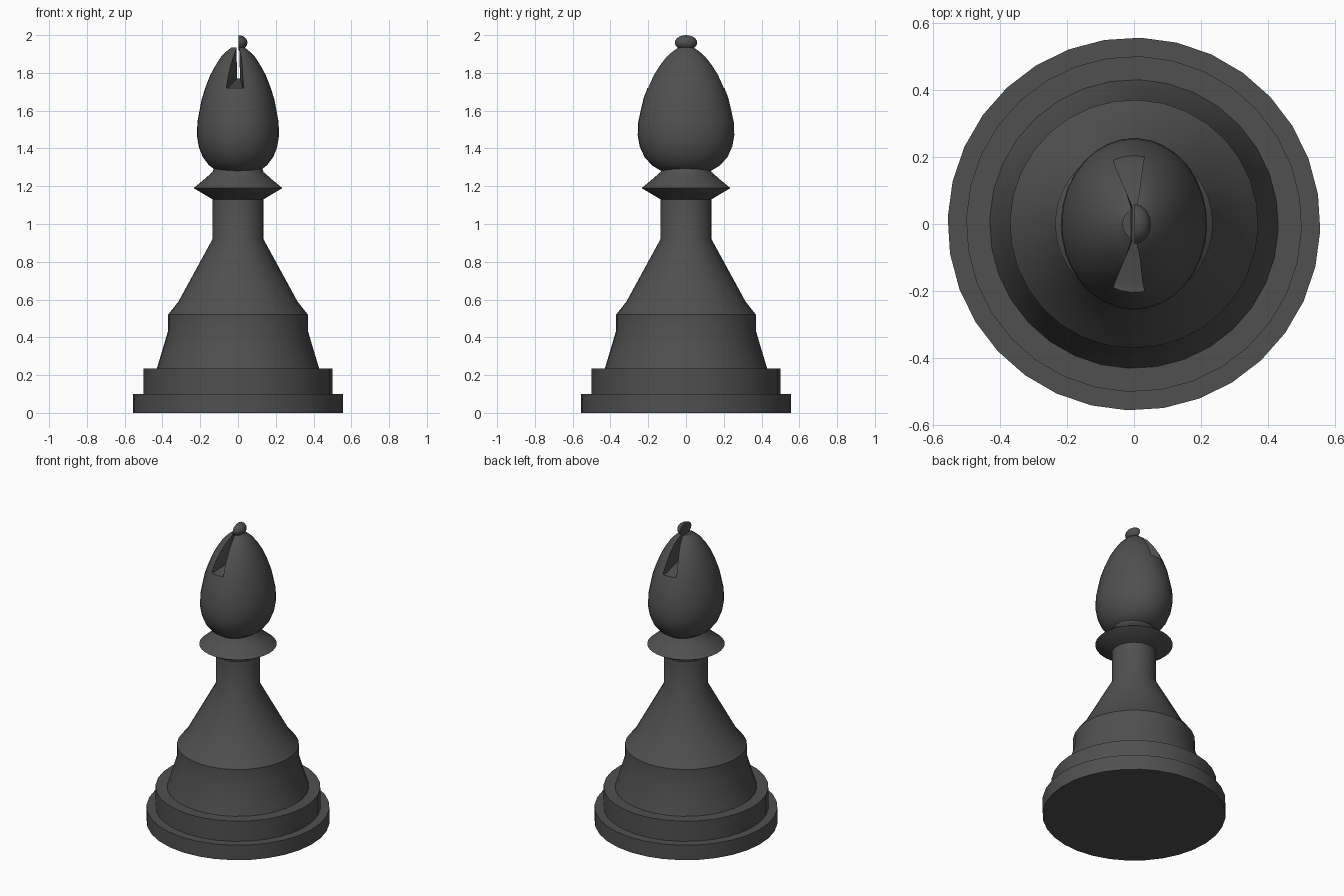
import bpy, bmesh, math
from mathutils import Matrix

cube = bpy.data.objects.get("Cube")
if cube:
    bpy.data.objects.remove(cube, do_unlink=True)

SEGMENTS = 32
TURN = math.radians(9.2)

charcoal = bpy.data.materials.new("charcoal")
charcoal.use_nodes = True
colour = (0.08, 0.08, 0.08, 1)
charcoal.diffuse_color = colour
charcoal.node_tree.nodes["Principled BSDF"].inputs["Base Color"].default_value = colour


def make_object(name, bm):
    bmesh.ops.recalc_face_normals(bm, faces=bm.faces[:])
    mesh = bpy.data.meshes.new(name)
    bm.to_mesh(mesh)
    bm.free()
    mesh.materials.append(charcoal)
    obj = bpy.data.objects.new(name, mesh)
    bpy.context.collection.objects.link(obj)
    return obj


def smooth(obj, degrees=30):
    bpy.ops.object.select_all(action="DESELECT")
    obj.select_set(True)
    bpy.context.view_layer.objects.active = obj
    bpy.ops.object.shade_smooth_by_angle(angle=math.radians(degrees))


def lathe(name, profile, x_scale=1):
    """Revolve (radius, height) points into a closed solid."""
    bm = bmesh.new()
    rings = []
    for r, z in profile:
        rings.append([bm.verts.new((
            r * x_scale * math.cos(TURN + i * math.tau / SEGMENTS),
            r * math.sin(TURN + i * math.tau / SEGMENTS), z))
            for i in range(SEGMENTS)])
    for low, high in zip(rings, rings[1:]):
        for i in range(SEGMENTS):
            j = (i + 1) % SEGMENTS
            bm.faces.new((low[i], low[j], high[j], high[i]))
    bm.faces.new(rings[0][::-1])
    bm.faces.new(rings[-1])
    return make_object(name, bm)


# Stepped foot
foot = lathe("foot", [(0.555, 0), (0.555, 0.1), (0.5, 0.1), (0.5, 0.235),
                      (0.42, 0.235)])
smooth(foot)

# Tapered body and stem
body = lathe("body", [(0.43, 0.235), (0.37, 0.435), (0.37, 0.52), (0.315, 0.59),
                      (0.135, 0.92), (0.135, 1.16)])
smooth(body, 35)

# Flared collar
collar = lathe("collar", [(0.134, 1.13), (0.235, 1.19), (0.175, 1.24),
                          (0.135, 1.275), (0.12, 1.32)])
smooth(collar, 40)

# Egg-shaped head, flatter from side to side
head = lathe("head", [(0.06, 1.265), (0.13, 1.28), (0.18, 1.31), (0.22, 1.355),
                      (0.245, 1.41), (0.256, 1.47), (0.253, 1.54), (0.24, 1.6),
                      (0.225, 1.665), (0.2, 1.73), (0.172, 1.79), (0.14, 1.84),
                      (0.105, 1.885), (0.07, 1.915), (0.04, 1.935)], 0.85)

# Bow-tie slot through the head: narrow waist, flaring to front and back
bm = bmesh.new()
sections = []
for y in (-0.3, -0.17, -0.05, 0.05, 0.17, 0.3):
    flare = abs(y) - 0.05
    left, right = -0.014 - 0.34 * flare, 0.001 + 0.2 * flare
    floor = 1.72 if abs(y) > 0.1 else 1.77
    lean = 0.01 if abs(y) < 0.1 else 0
    sections.append([bm.verts.new(p) for p in (
        (left + lean, y, floor), (right + lean, y, floor),
        (right, y, 2.1), (left, y, 2.1))])
for a, b in zip(sections, sections[1:]):
    for i in range(4):
        j = (i + 1) % 4
        bm.faces.new((a[i], a[j], b[j], b[i]))
bm.faces.new(sections[0])
bm.faces.new(sections[-1])
bmesh.ops.triangulate(bm, faces=bm.faces[:])
cutter = make_object("slot_cutter", bm)
cutter.hide_render = True

slot = head.modifiers.new("slot", "BOOLEAN")
slot.operation = "DIFFERENCE"
slot.solver = "EXACT"
slot.object = cutter
bpy.context.view_layer.objects.active = head
bpy.ops.object.modifier_apply(modifier="slot")
bpy.data.objects.remove(cutter, do_unlink=True)
smooth(head)

# Half knob on one side of the slot
bm = bmesh.new()
bmesh.ops.create_uvsphere(bm, u_segments=16, v_segments=10, radius=1,
                          matrix=Matrix.Translation((0, 0, 1.96))
                          @ Matrix.Diagonal((0.05, 0.06, 0.04, 1)))
cut = bmesh.ops.bisect_plane(bm, geom=bm.verts[:] + bm.edges[:] + bm.faces[:],
                             plane_co=(0.002, 0, 0), plane_no=(1, 0, 0),
                             clear_inner=True)
rim = [e for e in cut["geom_cut"] if isinstance(e, bmesh.types.BMEdge)]
bmesh.ops.contextual_create(bm, geom=rim)
knob = make_object("knob", bm)
smooth(knob, 40)
